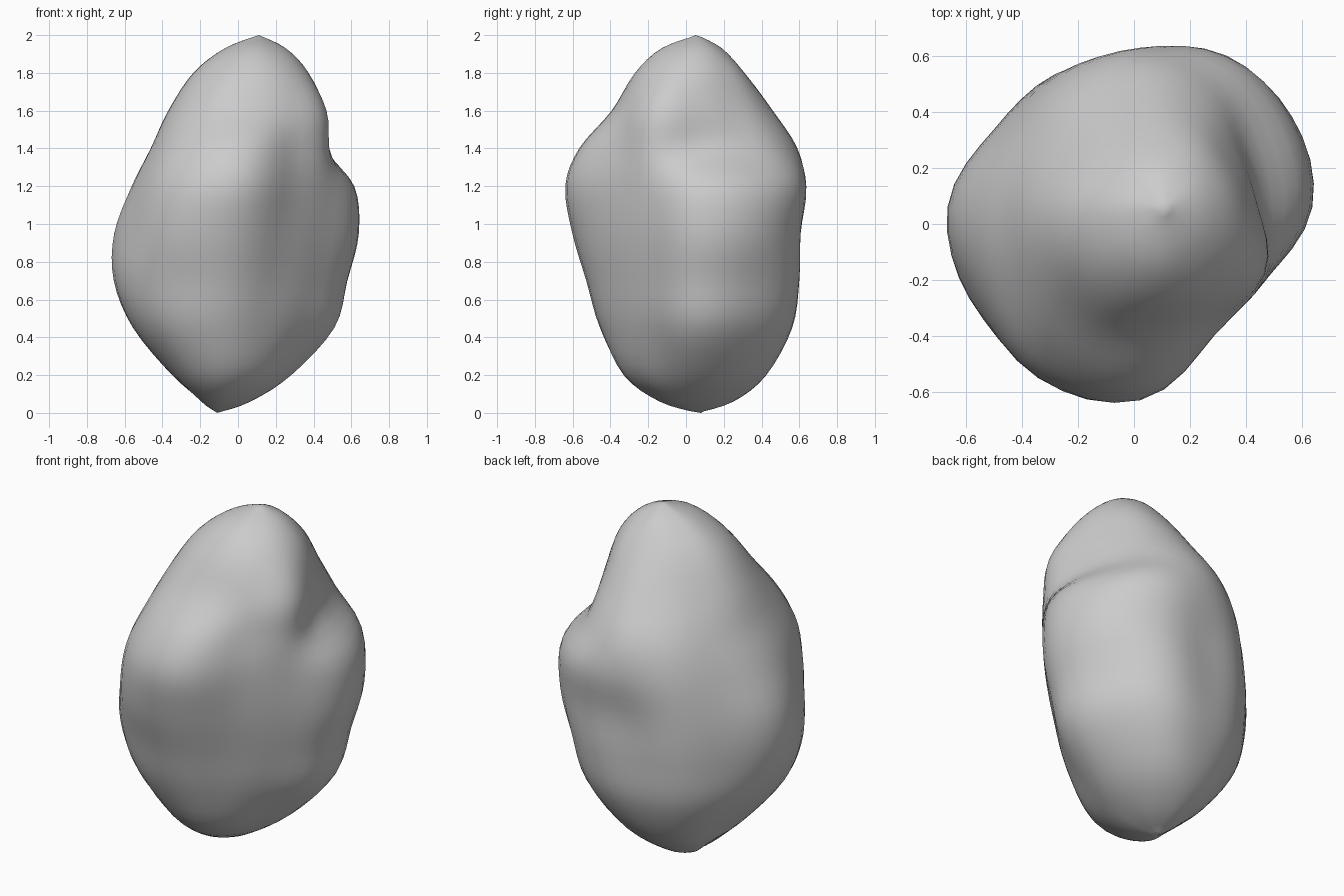
import bpy, bmesh, math

if "Cube" in bpy.data.objects:
    bpy.data.objects.remove(bpy.data.objects["Cube"])

# Height rings: z followed by radii every 30 degrees, counter-clockwise from +x
RINGS = [
    (0.00, [0.0] * 12),
    (0.06, [.17, .18, .19, .19, .15, .10, .08, .10, .16, .20, .19, .18]),
    (0.20, [.37, .38, .39, .36, .33, .28, .26, .29, .36, .39, .37, .35]),
    (0.45, [.57, .56, .55, .49, .48, .47, .49, .53, .54, .51, .46, .47]),
    (0.70, [.61, .61, .60, .52, .53, .54, .62, .64, .62, .58, .50, .51]),
    (0.95, [.64, .65, .61, .53, .55, .56, .65, .65, .69, .65, .53, .53]),
    (1.20, [.59, .61, .62, .57, .55, .53, .58, .62, .70, .69, .53, .52]),
    (1.40, [.42, .43, .50, .53, .50, .47, .50, .55, .62, .62, .49, .49]),
    (1.60, [.37, .35, .38, .40, .38, .38, .43, .46, .48, .45, .43, .45]),
    (1.80, [.28, .26, .26, .25, .25, .27, .32, .34, .34, .33, .32, .31]),
    (1.93, [.15, .14, .13, .13, .13, .14, .17, .18, .19, .19, .17, .16]),
    (2.00, [0.0] * 12),
]
SEG, SUB = 48, 4          # segments round, steps between rings


def spline(a, b, c, d, t):
    return 0.5 * (2 * b + (c - a) * t + (2 * a - 5 * b + 4 * c - d) * t * t
                  + (3 * b - a - 3 * c + d) * t ** 3)


def radius(row, k):
    i, t = divmod(k * 12 / SEG, 1)
    i = int(i)
    return spline(*[row[(i + j) % 12] for j in (-1, 0, 1, 2)], t)


def ring_at(i, t):
    """Smoothly blended height and radii between ring i and i + 1."""
    n = len(RINGS) - 1
    rows = [RINGS[min(max(i + j, 0), n)] for j in (-1, 0, 1, 2)]
    z = spline(*[r[0] for r in rows], t)
    rad = [max(0.005, spline(*[radius(r[1], k) for r in rows], t)) for k in range(SEG)]
    return min(max(z, 0.0), 2.0), rad


# Boulder skin, leaning slightly towards +x as it rises
bm = bmesh.new()
loops = []
for s in range(1, (len(RINGS) - 1) * SUB):
    z, rad = ring_at(s // SUB, (s % SUB) / SUB)
    cx = 0.11 * (z - 1)
    loops.append([bm.verts.new((cx + r * math.cos(2 * math.pi * k / SEG),
                                0.06 + r * math.sin(2 * math.pi * k / SEG), z))
                  for k, r in enumerate(rad)])
bottom = bm.verts.new((-0.11, 0.08, 0))
top = bm.verts.new((0.11, 0.05, 2))
for k in range(SEG):
    m = (k + 1) % SEG
    for lo, hi in zip(loops, loops[1:]):
        bm.faces.new((lo[k], lo[m], hi[m], hi[k]))
    bm.faces.new((bottom, loops[0][m], loops[0][k]))
    bm.faces.new((top, loops[-1][k], loops[-1][m]))
bmesh.ops.recalc_face_normals(bm, faces=bm.faces)
for f in bm.faces:
    f.smooth = True
mesh = bpy.data.meshes.new("boulder")
bm.to_mesh(mesh)
bm.free()

# Stone colour
stone = bpy.data.materials.new("stone grey")
stone.diffuse_color = (0.6, 0.6, 0.6, 1)
stone.use_nodes = True
stone.node_tree.nodes["Principled BSDF"].inputs["Base Color"].default_value = stone.diffuse_color
mesh.materials.append(stone)
bpy.context.collection.objects.link(bpy.data.objects.new("boulder", mesh))
